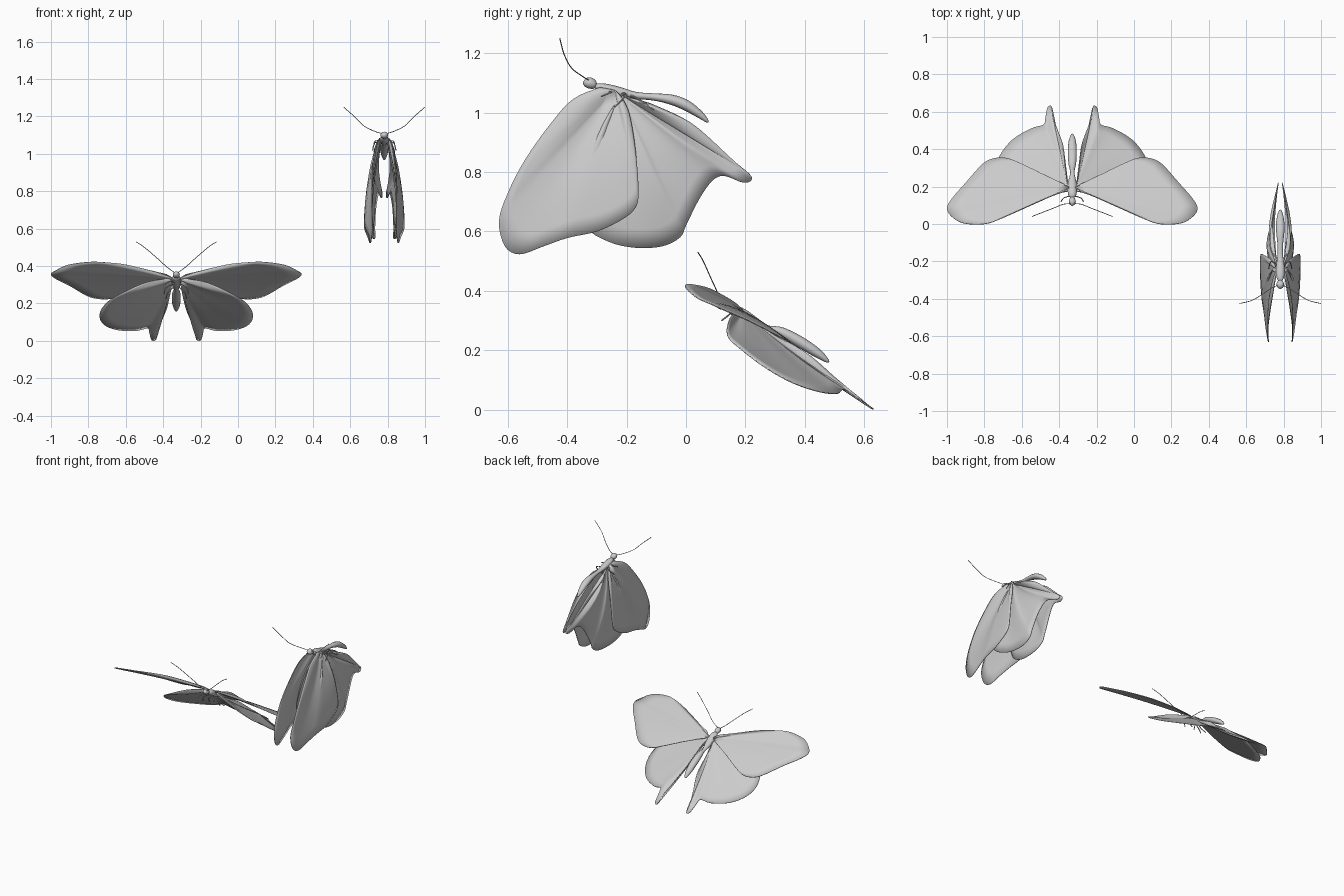
import bpy, bmesh, math
from mathutils import Vector


def finish(name, bm):
    bmesh.ops.recalc_face_normals(bm, faces=bm.faces)
    me = bpy.data.meshes.new(name)
    bm.to_mesh(me)
    bm.free()
    ob = bpy.data.objects.new(name, me)
    bpy.context.collection.objects.link(ob)
    bpy.ops.object.select_all(action='DESELECT')
    ob.select_set(True)
    bpy.context.view_layer.objects.active = ob
    bpy.ops.object.shade_smooth_by_angle(angle=math.radians(40))
    return ob


def smooth_path(pts, n):
    # Catmull-Rom curve through the control points
    p = [Vector(q) for q in pts]
    p = [2 * p[0] - p[1]] + p + [2 * p[-1] - p[-2]]
    out = []
    for i in range(1, len(p) - 2):
        a, b, c, d = p[i - 1:i + 3]
        for k in range(n):
            t = k / n
            out.append(0.5 * (2 * b + (c - a) * t + (2 * a - 5 * b + 4 * c - d) * t * t
                              + (3 * b - a - 3 * c + d) * t ** 3))
    return out + [p[-2]]


def wing(name, cx, side, root, outline, bulge, ripple=0.0, rings=8):
    # fan of rings growing from the root to the outline; points are (distance from body, y, z)
    rim = smooth_path(outline, 4)
    root, bulge = Vector(root), Vector(bulge)
    put = lambda v: (cx + side * v.x, v.y, v.z)
    bm = bmesh.new()
    centre = bm.verts.new(put(root))
    prev = None
    for r in range(1, rings + 1):
        t = r / rings
        row = []
        for i, o in enumerate(rim):
            s = i / (len(rim) - 1)
            w = math.sqrt(max(0, math.sin(math.pi * s)))
            v = root.lerp(o, t) + bulge * (math.sin(math.pi * t) * w)
            v.x += ripple * math.sin(s * 7 * math.pi) * math.sin(math.pi * t)
            row.append(bm.verts.new(put(v)))
        for i in range(len(row) - 1):
            if prev:
                bm.faces.new((prev[i], prev[i + 1], row[i + 1], row[i]))
            else:
                bm.faces.new((centre, row[i + 1], row[i]))
        prev = row
    ob = finish(name, bm)
    mod = ob.modifiers.new("thickness", 'SOLIDIFY')
    mod.thickness, mod.offset = 0.004, 0


def tube(name, pts, sides=12, widen=1.0, n=4):
    # round tube along points (x, y, z, radius)
    path = smooth_path(pts, n)
    bm = bmesh.new()
    rows = []
    for i, q in enumerate(path):
        a, b = path[max(i - 1, 0)], path[min(i + 1, len(path) - 1)]
        d = (b.xyz - a.xyz).normalized()
        u = Vector((1, 0, 0))
        u = (u - d * u.dot(d)).normalized()
        w = d.cross(u)
        r = max(q.w, 0.0008)
        rows.append([bm.verts.new(q.xyz + u * (math.cos(k * math.tau / sides) * r * widen)
                                  + w * (math.sin(k * math.tau / sides) * r)) for k in range(sides)])
    for a, b in zip(rows, rows[1:]):
        for k in range(sides):
            j = (k + 1) % sides
            bm.faces.new((a[k], a[j], b[j], b[k]))
    bm.faces.new(rows[0])
    bm.faces.new(rows[-1])
    return finish(name, bm)


def butterfly(label, cx, body, head, fore, hind, antenna, legs):
    tube(label + "_body", [(cx, *p) for p in body], widen=1.25)
    tube(label + "_head", [(cx, *p) for p in head], widen=1.1)
    for side, tag in ((-1, "left"), (1, "right")):
        wing(f"{label}_{tag}_forewing", cx, side, *fore)
        wing(f"{label}_{tag}_hindwing", cx, side, *hind)
        tube(f"{label}_{tag}_antenna", [(cx + side * d, y, z, 0.002) for d, y, z in antenna], 6)
        for i, leg in enumerate(legs):
            tube(f"{label}_{tag}_leg_{i + 1}", [(cx + side * d, y, z, 0.003) for d, y, z in leg], 6, n=2)


# butterfly with spread wings
butterfly(
    "spread", -0.33,
    [(0.135, 0.347, 0.004), (0.155, 0.338, 0.017), (0.19, 0.32, 0.02), (0.23, 0.295, 0.017),
     (0.275, 0.275, 0.009), (0.32, 0.262, 0.016), (0.38, 0.23, 0.019), (0.44, 0.192, 0.016),
     (0.475, 0.165, 0.007), (0.482, 0.16, 0.001)],
    [(0.097, 0.36, 0.002), (0.105, 0.358, 0.012), (0.12, 0.354, 0.017), (0.138, 0.346, 0.012), (0.148, 0.342, 0.003)],
    ((0.01, 0.195, 0.33),
     [(0.05, 0.17, 0.355), (0.12, 0.145, 0.372), (0.27, 0.08, 0.408), (0.38, 0.03, 0.42), (0.47, 0.0, 0.421),
      (0.58, 0.004, 0.405), (0.645, 0.04, 0.375), (0.67, 0.085, 0.355), (0.64, 0.14, 0.33), (0.57, 0.22, 0.295),
      (0.48, 0.32, 0.243), (0.42, 0.35, 0.226), (0.35, 0.352, 0.226), (0.27, 0.32, 0.25),
      (0.14, 0.245, 0.295), (0.04, 0.205, 0.325)],
     (0, 0, 0.006)),
    ((0.02, 0.19, 0.325),
     [(0.05, 0.18, 0.335), (0.17, 0.15, 0.31), (0.3, 0.14, 0.25), (0.375, 0.19, 0.2), (0.41, 0.27, 0.14),
      (0.39, 0.36, 0.09), (0.32, 0.45, 0.06), (0.22, 0.51, 0.054), (0.155, 0.53, 0.068), (0.145, 0.56, 0.05),
      (0.135, 0.615, 0.01), (0.12, 0.632, 0.001), (0.108, 0.62, 0.01), (0.1, 0.56, 0.06), (0.08, 0.505, 0.105),
      (0.05, 0.42, 0.18), (0.04, 0.32, 0.245), (0.03, 0.24, 0.3)],
     (0, 0, -0.012)),
    [(0.008, 0.11, 0.365), (0.05, 0.105, 0.395), (0.1, 0.085, 0.44), (0.17, 0.058, 0.5), (0.215, 0.04, 0.53)],
    [[(0.01, 0.15, 0.325), (0.045, 0.14, 0.315), (0.06, 0.12, 0.3)],
     [(0.01, 0.18, 0.31), (0.055, 0.17, 0.285), (0.065, 0.18, 0.25)],
     [(0.01, 0.21, 0.29), (0.045, 0.21, 0.26), (0.055, 0.24, 0.225)]])

# butterfly with lowered wings
butterfly(
    "folded", 0.782,
    [(-0.31, 1.092, 0.006), (-0.28, 1.082, 0.017), (-0.23, 1.07, 0.018), (-0.17, 1.058, 0.012),
     (-0.11, 1.053, 0.012), (-0.05, 1.044, 0.017), (0.0, 1.025, 0.018), (0.045, 0.995, 0.013),
     (0.07, 0.973, 0.006), (0.076, 0.968, 0.001)],
    [(-0.347, 1.1, 0.003), (-0.34, 1.1, 0.013), (-0.325, 1.1, 0.019), (-0.308, 1.093, 0.014), (-0.3, 1.09, 0.003)],
    ((0.02, -0.24, 1.075),
     [(0.025, -0.29, 1.085), (0.04, -0.38, 1.045), (0.052, -0.45, 0.97), (0.064, -0.54, 0.845),
      (0.066, -0.6, 0.73), (0.063, -0.63, 0.635), (0.068, -0.61, 0.55), (0.076, -0.56, 0.523),
      (0.086, -0.48, 0.55), (0.098, -0.4, 0.578), (0.105, -0.3, 0.6), (0.107, -0.215, 0.64),
      (0.105, -0.17, 0.68), (0.1, -0.16, 0.735), (0.08, -0.17, 0.87), (0.05, -0.19, 0.99), (0.03, -0.215, 1.05)],
     (0.022, 0, 0)),
    ((0.018, -0.22, 1.06),
     [(0.035, -0.26, 1.0), (0.055, -0.32, 0.88), (0.075, -0.36, 0.74), (0.078, -0.34, 0.62), (0.068, -0.26, 0.565),
      (0.056, -0.17, 0.545), (0.05, -0.08, 0.55), (0.05, -0.02, 0.58), (0.05, 0.0, 0.62), (0.045, 0.045, 0.71),
      (0.035, 0.09, 0.772), (0.028, 0.13, 0.787), (0.017, 0.19, 0.765), (0.011, 0.218, 0.77),
      (0.011, 0.217, 0.79), (0.02, 0.17, 0.83), (0.037, 0.05, 0.94), (0.04, -0.02, 0.985), (0.03, -0.12, 1.03)],
     (0.03, 0, 0), 0.008),
    [(0.008, -0.325, 1.108), (0.05, -0.345, 1.12), (0.11, -0.385, 1.15), (0.155, -0.41, 1.195), (0.217, -0.425, 1.25)],
    [[(0.01, -0.27, 1.07), (0.045, -0.25, 1.07), (0.055, -0.285, 1.055)],
     [(0.01, -0.22, 1.065), (0.05, -0.2, 1.06), (0.062, -0.24, 1.02)],
     [(0.01, -0.19, 1.06), (0.045, -0.15, 1.04), (0.055, -0.11, 1.01)]])
